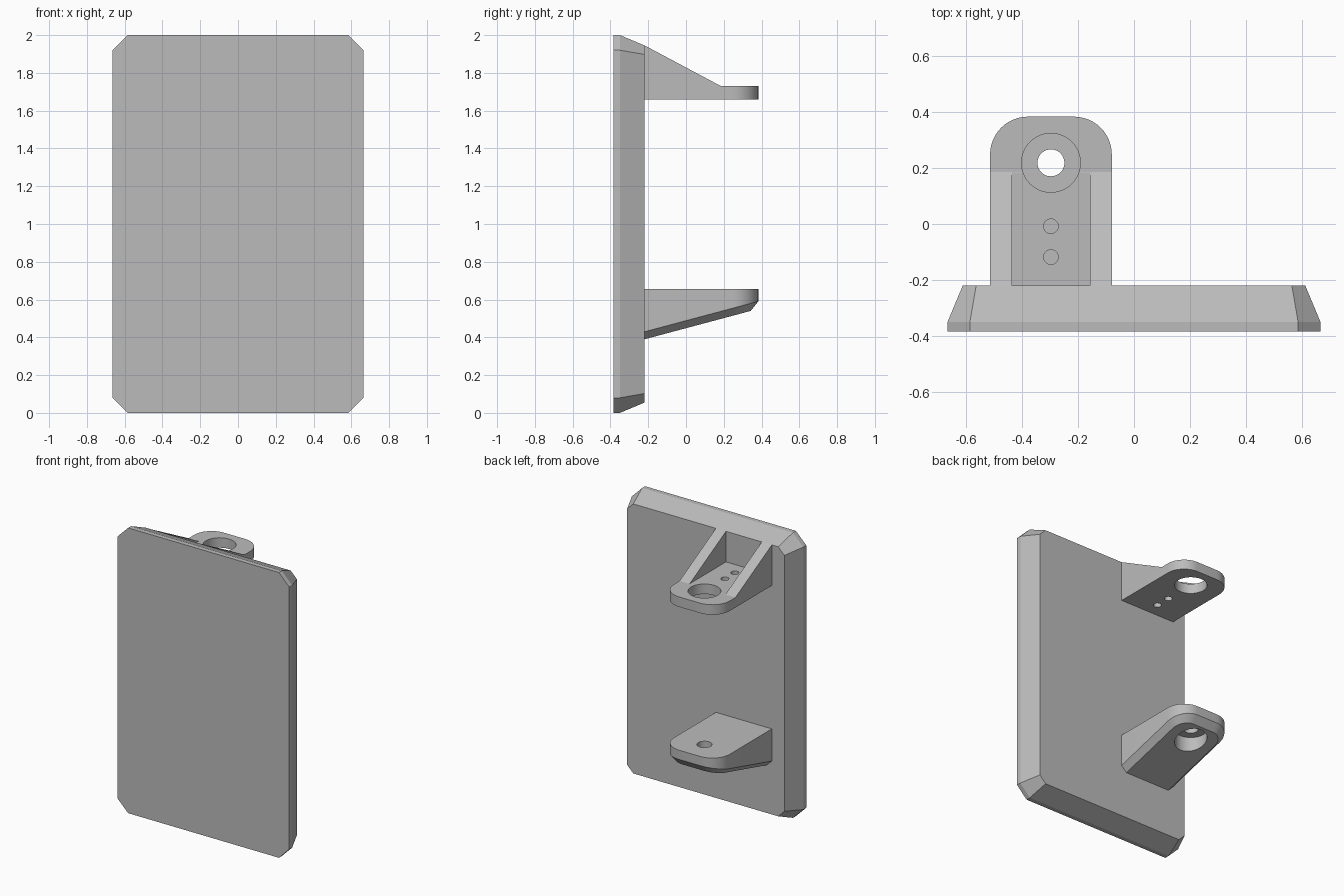
import bpy, bmesh, math

if "Cube" in bpy.data.objects:
    bpy.data.objects.remove(bpy.data.objects["Cube"], do_unlink=True)

FRONT, WALL, END = -0.3825, -0.2185, 0.3825   # plate front, plate back, bracket tips
CX, HALF_W = -0.296, 0.217                    # bracket centre and half width
HOLE_Y = 0.218

grey = bpy.data.materials.new("grey")
grey.use_nodes = True
grey.diffuse_color = (0.5, 0.5, 0.5, 1)
grey.node_tree.nodes["Principled BSDF"].inputs["Base Color"].default_value = (0.5, 0.5, 0.5, 1)


def loft(name, rings):
    """Solid skinned through rings of equal length, capped at both ends."""
    bm = bmesh.new()
    loops = [[bm.verts.new(p) for p in ring] for ring in rings]
    n = len(loops[0])
    for a, b in zip(loops, loops[1:]):
        for i in range(n):
            j = (i + 1) % n
            bm.faces.new((a[i], a[j], b[j], b[i]))
    bm.faces.new(loops[0])
    bm.faces.new(loops[-1])
    bmesh.ops.recalc_face_normals(bm, faces=bm.faces)
    mesh = bpy.data.meshes.new(name)
    bm.to_mesh(mesh)
    bm.free()
    mesh.materials.append(grey)
    obj = bpy.data.objects.new(name, mesh)
    bpy.context.collection.objects.link(obj)
    return obj


def box(name, x0, x1, y0, y1, z0, z1):
    return loft(name, [[(x0, y0, z), (x1, y0, z), (x1, y1, z), (x0, y1, z)] for z in (z0, z1)])


def cylinder(name, y, radius, z0, z1, sides=48):
    turn = [2 * math.pi * i / sides for i in range(sides)]
    return loft(name, [[(CX + radius * math.cos(t), y + radius * math.sin(t), z) for t in turn]
                       for z in (z0, z1)])


def tongue(z_of_y, inset=0.0, radius=0.135, steps=12):
    """Bracket outline: straight at the wall, rounded at the tip."""
    w, end, r = HALF_W - inset, END - inset, radius - inset
    pts = [(w, WALL)]
    for side, start in ((1, 0), (-1, math.pi / 2)):
        for i in range(steps + 1):
            t = start + math.pi / 2 * i / steps
            pts.append((side * (w - r) + r * math.cos(t), end - r + r * math.sin(t)))
    pts.append((-w, WALL))
    return [(CX + x, y, z_of_y(y)) for x, y in pts]


def carve(obj, cutter, operation="DIFFERENCE"):
    bpy.context.view_layer.objects.active = obj
    mod = obj.modifiers.new("carve", "BOOLEAN")
    mod.operation, mod.solver, mod.object = operation, "EXACT", cutter
    bpy.ops.object.modifier_apply(modifier=mod.name)
    bpy.data.objects.remove(cutter, do_unlink=True)


def plate_ring(y, inset):
    """Rectangle with clipped corners, offset evenly inward."""
    w, h = 0.665 - inset, 1 - inset
    c = 0.08 - inset * (2 - math.sqrt(2))
    return [(x, y, 1 + z) for x, z in (
        (w - c, h), (w, h - c), (w, c - h), (w - c, -h),
        (c - w, -h), (-w, c - h), (-w, h - c), (c - w, h))]


# Plate with tapered rear edges
plate = loft("plate", [plate_ring(FRONT, 0), plate_ring(-0.35, 0), plate_ring(WALL, 0.055)])

# Upper bracket: rounded tongue with two sloping ribs
upper = loft("upper_bracket", [tongue(lambda y: 1.66), tongue(lambda y: 2.1)])
side = [(WALL - 0.1, 1.6), (0.5, 1.6), (0.5, 1.73), (0.185, 1.73),
        (WALL, 1.945), (WALL - 0.1, 1.998)]
carve(upper, loft("side_shape", [[(CX + dx, y, z) for y, z in side] for dx in (-0.4, 0.4)]),
      "INTERSECT")
carve(upper, box("pocket", CX - 0.139, CX + 0.139, WALL - 0.1, 0.3, 1.7305, 2.2))
for y, radius in ((HOLE_Y, 0.105), (-0.008, 0.026), (-0.118, 0.026)):
    carve(upper, cylinder("bore", y, radius, 1.5, 1.9))

# Lower bracket: wedge with chamfered underside


def underside(y):
    return 0.43 + 0.267 * (y - WALL)


lower = loft("lower_bracket", [tongue(lambda y: 0.655), tongue(underside),
                               tongue(lambda y: underside(y) - 0.04, 0.04)])
carve(lower, cylinder("bore", HOLE_Y, 0.048, 0.3, 0.8))
carve(lower, cylinder("counterbore", HOLE_Y, 0.105, 0.3, 0.585))

# Smooth the curved walls, keep edges crisp
bpy.ops.object.select_all(action="DESELECT")
for part in (plate, upper, lower):
    part.select_set(True)
bpy.context.view_layer.objects.active = plate
bpy.ops.object.shade_smooth_by_angle(angle=math.radians(20))
